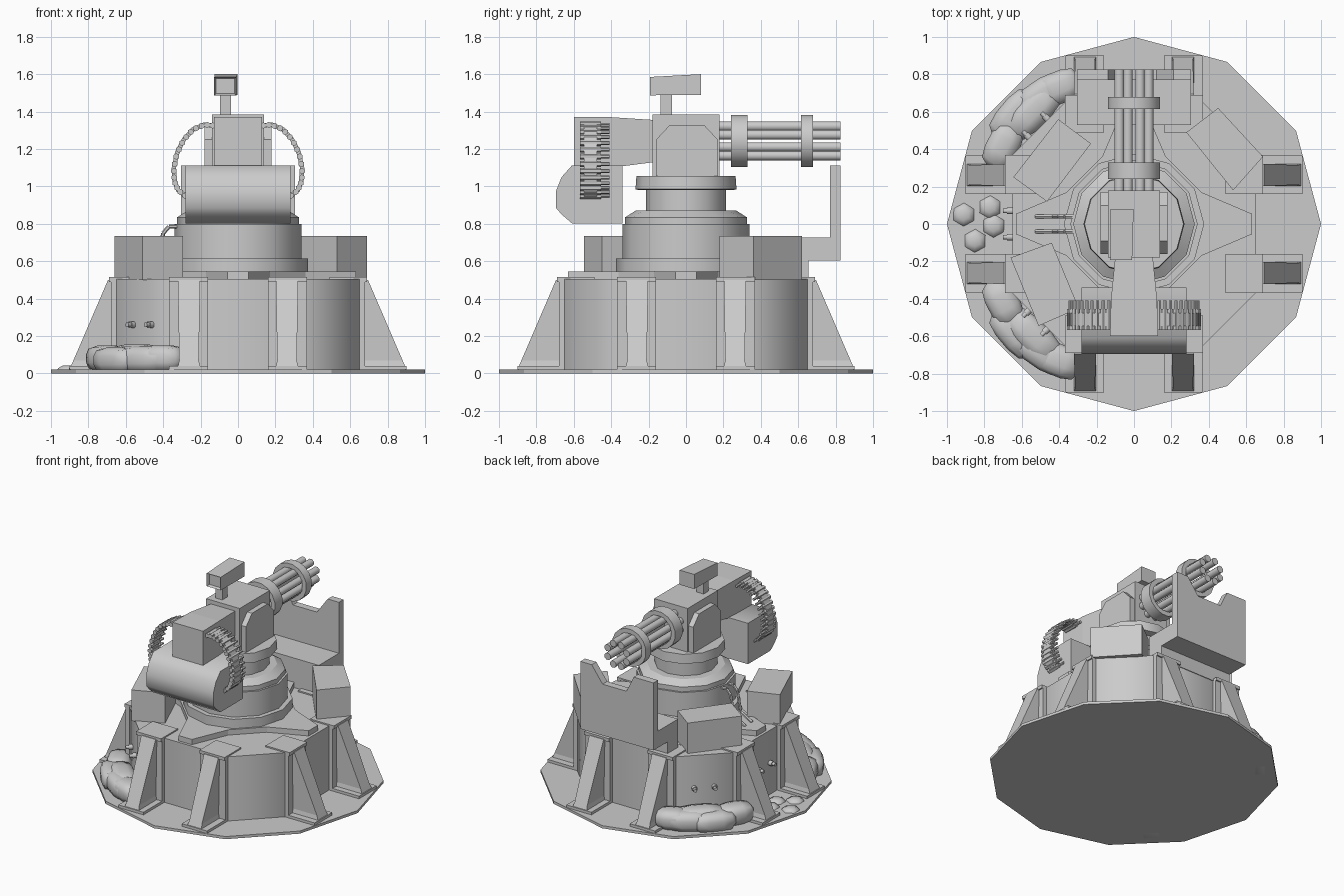
import bpy, bmesh, math
from mathutils import Vector, Matrix

if "Cube" in bpy.data.objects:
    bpy.data.objects.remove(bpy.data.objects["Cube"])

grey = bpy.data.materials.new("plain grey")
grey.diffuse_color = (0.6, 0.6, 0.6, 1)
grey.use_nodes = True
grey.node_tree.nodes["Principled BSDF"].inputs["Base Color"].default_value = grey.diffuse_color

def finish(name, bm, smooth=None):
    bmesh.ops.recalc_face_normals(bm, faces=bm.faces)
    me = bpy.data.meshes.new(name)
    bm.to_mesh(me)
    bm.free()
    me.materials.append(grey)
    ob = bpy.data.objects.new(name, me)
    bpy.context.collection.objects.link(ob)
    if smooth:
        bpy.ops.object.select_all(action='DESELECT')
        bpy.context.view_layer.objects.active = ob
        ob.select_set(True)
        bpy.ops.object.shade_smooth_by_angle(angle=math.radians(smooth))
    return ob

def loft(name, loops, smooth=None):
    """Skin a list of equal-length point loops and cap both ends."""
    bm = bmesh.new()
    rows = [[bm.verts.new(p) for p in l] for l in loops]
    n = len(loops[0])
    for a, b in zip(rows, rows[1:]):
        for i in range(n):
            bm.faces.new((a[i], a[(i + 1) % n], b[(i + 1) % n], b[i]))
    bm.faces.new(rows[0])
    bm.faces.new(rows[-1])
    return finish(name, bm, smooth)

def prism(name, pts, axis, a, b, smooth=None):
    put = {'x': lambda p, t: (t, p[0], p[1]), 'y': lambda p, t: (p[0], t, p[1]),
           'z': lambda p, t: (p[0], p[1], t)}[axis]
    return loft(name, [[put(p, t) for p in pts] for t in (a, b)], smooth)

def box(name, x0, x1, y0, y1, z0, z1):
    return prism(name, [(x0, y0), (x1, y0), (x1, y1), (x0, y1)], 'z', z0, z1)

def ngon(r, n, z, off=0):
    return [(r * math.cos(off + 2 * math.pi * i / n), r * math.sin(off + 2 * math.pi * i / n), z)
            for i in range(n)]

def rod(name, p, q, r, n=8, smooth=50):
    p, q = Vector(p), Vector(q)
    rot = (q - p).to_track_quat('Z', 'Y').to_matrix()
    return loft(name, [[rot @ Vector(v) + c for v in ngon(r, n, 0, math.pi / n)] for c in (p, q)], smooth)

def turn(ob, ang):
    ob.data.transform(Matrix.Rotation(ang, 4, 'Z'))

# ground disc and main drum
loft("ground_disc", [ngon(1, 12, 0), ngon(1, 12, 0.02)])
a, c = 0.65, 0.37
octo = [(a, -c), (a, c), (c, a), (-c, a), (-a, c), (-a, -c), (-c, -a), (c, -a)]
prism("base_drum", octo, 'z', 0.02, 0.505, 50)

# eight buttresses with foot plate, wall plate and cap
for k in range(4):
    for s in (-1, 1):
        y0, y1 = sorted((s * 0.16, s * 0.37))
        m = s * 0.262
        foot = box("buttress_foot", 0.64, 0.9, y0, y1, 0.02, 0.04)
        wall = box("buttress_wall_plate", 0.6, 0.68, y0, y1, 0.03, 0.5)
        cap = box("buttress_cap", 0.49, 0.69, y0, y1, 0.49, 0.515)
        sec = lambda x, w, z: [(0.64, m - w, z), (x, m - w, z), (x, m + w, z), (0.64, m + w, z)]
        web = loft("buttress_wedge", [sec(0.895, 0.06, 0.035), sec(0.88, 0.052, 0.07),
                                      sec(0.695, 0.06, 0.5)])
        for ob in (foot, wall, cap, web):
            turn(ob, k * math.pi / 2)

# four-armed deck plate
star = []
for k in range(4):
    for x, y in ((0.36, -0.17), (0.63, -0.055), (0.63, 0.055), (0.36, 0.17)):
        v = Matrix.Rotation(k * math.pi / 2, 2) @ Vector((x, y))
        star.append((v.x, v.y))
prism("deck_star_plate", star, 'z', 0.5, 0.545)

# turntable, neck and collar
loft("turntable", [ngon(r, 12, z) for r, z in ((0.375, 0.54), (0.375, 0.615), (0.34, 0.615),
     (0.34, 0.8), (0.325, 0.8), (0.325, 0.835), (0.27, 0.87))], 31)
loft("neck", [ngon(0.215, 12, 0.86), ngon(0.215, 12, 0.99)], 31)
loft("neck_collar", [ngon(0.25, 12, 0.98), ngon(0.27, 12, 0.985), ngon(0.265, 12, 1.055)], 31)

# gun housing with cheek plates
box("gun_housing", -0.14, 0.14, -0.18, 0.18, 1.05, 1.385)
cheek = [(-0.16, 1.055), (0.17, 1.055), (0.17, 1.25), (0.1, 1.325), (-0.09, 1.325), (-0.16, 1.25)]
for s in (-1, 1):
    prism("cheek_plate", cheek, 'x', s * 0.13, s * 0.18)

# rotary barrels and clamp rings
zc = 1.243
for i in range(8):
    t = 2 * math.pi * (i + 0.5) / 8
    x, z = 0.085 * math.cos(t), zc + 0.085 * math.sin(t)
    rod("barrel", (x, 0.17, z), (x, 0.825, z), 0.027)
for y0, y1 in ((0.24, 0.33), (0.615, 0.68)):
    bm = bmesh.new()
    sect = [(0.142, y0), (0.142, y1), (0.108, y1), (0.108, y0)]
    rows = [[bm.verts.new((r * math.cos(t), y, zc + r * math.sin(t))) for r, y in sect]
            for t in [2 * math.pi * (i + 0.5) / 16 for i in range(16)]]
    for i in range(16):
        for j in range(4):
            A, B = rows[i], rows[(i + 1) % 16]
            bm.faces.new((A[j], A[(j + 1) % 4], B[(j + 1) % 4], B[j]))
    finish("barrel_ring", bm, 31)

# rear feed arm and ammo box
loft("feed_arm", [[(-w, y, z0), (w, y, z0), (w, y, z1), (-w, y, z1)] for w, y, z0, z1 in
     ((0.128, -0.6, 1.06, 1.37), (0.123, -0.4, 1.1, 1.37), (0.1, -0.17, 1.13, 1.355))])
prism("ammo_box", [(-0.34, 0.803), (-0.61, 0.803), (-0.665, 0.85), (-0.695, 0.885), (-0.695, 0.975),
      (-0.665, 1.05), (-0.61, 1.112), (-0.34, 1.112)], 'x', -0.28, 0.28, 50)

# ammo belts: curved strip with cartridges
way = [(0.12, 1.325), (0.18, 1.33), (0.24, 1.305), (0.29, 1.25), (0.325, 1.18), (0.343, 1.1),
       (0.34, 1.03), (0.32, 0.98), (0.27, 0.94)]
for s in (-1, 1):
    loft("belt_strip", [[(s * (x + d * nx), y, z + d * nz) for d, y in
         ((-0.012, -0.545), (0.012, -0.545), (0.012, -0.475), (-0.012, -0.475))]
         for (x, z), (nx, nz) in [(p, Vector((p[0] - 0.13, p[1] - 1.12)).normalized()) for p in way]], 40)
    for i in range(len(way) - 1):
        for f in (0.25, 0.75):
            x, z = Vector(way[i]).lerp(Vector(way[i + 1]), f)
            rod("cartridge", (s * x, -0.568, z), (s * x, -0.455, z), 0.017, 6)
            rod("cartridge_tip", (s * x, -0.46, z), (s * x, -0.41, z), 0.01, 6)

# sensor post and head with recessed rear face
box("sensor_post", -0.095, -0.037, -0.135, -0.075, 1.38, 1.5)
bm = bmesh.new()
ends = [[bm.verts.new(p) for p in l] for l in (
    [(-0.127, -0.193, 1.487), (-0.01, -0.193, 1.487), (-0.01, -0.193, 1.585), (-0.127, -0.193, 1.585)],
    [(-0.125, 0.08, 1.49), (-0.002, 0.08, 1.49), (-0.002, 0.08, 1.6), (-0.125, 0.08, 1.6)])]
for i in range(4):
    j = (i + 1) % 4
    bm.faces.new((ends[0][i], ends[0][j], ends[1][j], ends[1][i]))
back = bm.faces.new(ends[0])
bm.faces.new(ends[1])
bmesh.ops.recalc_face_normals(bm, faces=bm.faces)
bmesh.ops.inset_region(bm, faces=[back], thickness=0.012, depth=0)
bmesh.ops.translate(bm, verts=back.verts, vec=(0, 0.02, 0))
finish("sensor_head", bm)

# notched shield and its mount
prism("shield", [(-0.305, 0.603), (0.305, 0.603), (0.305, 1.113), (0.21, 1.113), (0.12, 0.99),
      (-0.08, 0.99), (-0.14, 1.113), (-0.305, 1.113)], 'y', 0.77, 0.825)
prism("shield_mount", [(0.53, 0.5), (0.655, 0.5), (0.655, 0.603), (0.78, 0.603), (0.78, 0.728),
      (0.53, 0.728)], 'x', -0.305, 0.305)

# three equipment boxes on the deck
for pts in ([(0.28, 0.49), (0.45, 0.62), (0.69, 0.36), (0.53, 0.18)],
            [(-0.405, 0.56), (-0.23, 0.43), (-0.465, 0.12), (-0.645, 0.25)],
            [(-0.66, -0.18), (-0.44, -0.1), (-0.295, -0.45), (-0.51, -0.545)]):
    prism("equipment_box", pts, 'z', 0.5, 0.735)

# hydraulic pipes on the left and wall bolts
for y in (-0.04, 0.04):
    way = [(-0.3, y, 0.785), (-0.37, y, 0.785), (-0.4, y, 0.75), (-0.43, y, 0.6), (-0.525, y, 0.545)]
    for p, q in zip(way, way[1:]):
        rod("pipe", p, q, 0.011, 6)
for k in (3, 4, 5):
    d = 0.65 if k == 4 else 0.72
    for y in (-0.07, 0.07):
        for r, e in ((0.013, 0.05), (0.019, 0.028)):
            turn(rod("wall_bolt", (d - 0.02, y, 0.26), (d + e, y, 0.26), r), k * math.pi / 4)

# sandbags: rounded subdivided blocks
def sandbag(x, y, z, length, ang, h=0.14):
    bm = bmesh.new()
    bmesh.ops.create_cube(bm, size=1)
    bmesh.ops.subdivide_edges(bm, edges=bm.edges[:], cuts=2, use_grid_fill=True)
    for v in bm.verts:
        r = v.co.normalized() * 0.56
        v.co = v.co.lerp(r, 0.75)
    bmesh.ops.transform(bm, verts=bm.verts, matrix=Matrix.Translation((x, y, z))
                        @ Matrix.Rotation(math.radians(ang), 4, 'Z')
                        @ Matrix.Diagonal((length, 0.17, h, 1)))
    finish("sandbag", bm, 60)

for s in (-1, 1):
    for x, y, z, l, ang in ((-0.7, 0.42, 0.08, 0.26, 62), (-0.64, 0.58, 0.07, 0.3, 50),
                            (-0.5, 0.68, 0.075, 0.3, 35), (-0.4, 0.73, 0.08, 0.24, 22),
                            (-0.54, 0.6, 0.085, 0.34, 45)):
        sandbag(x, y * s, z, l, ang * s)

# low hexagonal stones
for x, y in ((-0.91, 0.05), (-0.77, 0.09), (-0.75, -0.01), (-0.85, -0.09)):
    ob = loft("stone", [ngon(0.064, 6, 0.015, 0.5), ngon(0.06, 6, 0.028, 0.5), ngon(0.03, 6, 0.042, 0.5)], 60)
    ob.data.transform(Matrix.Translation((x, y, 0)))
